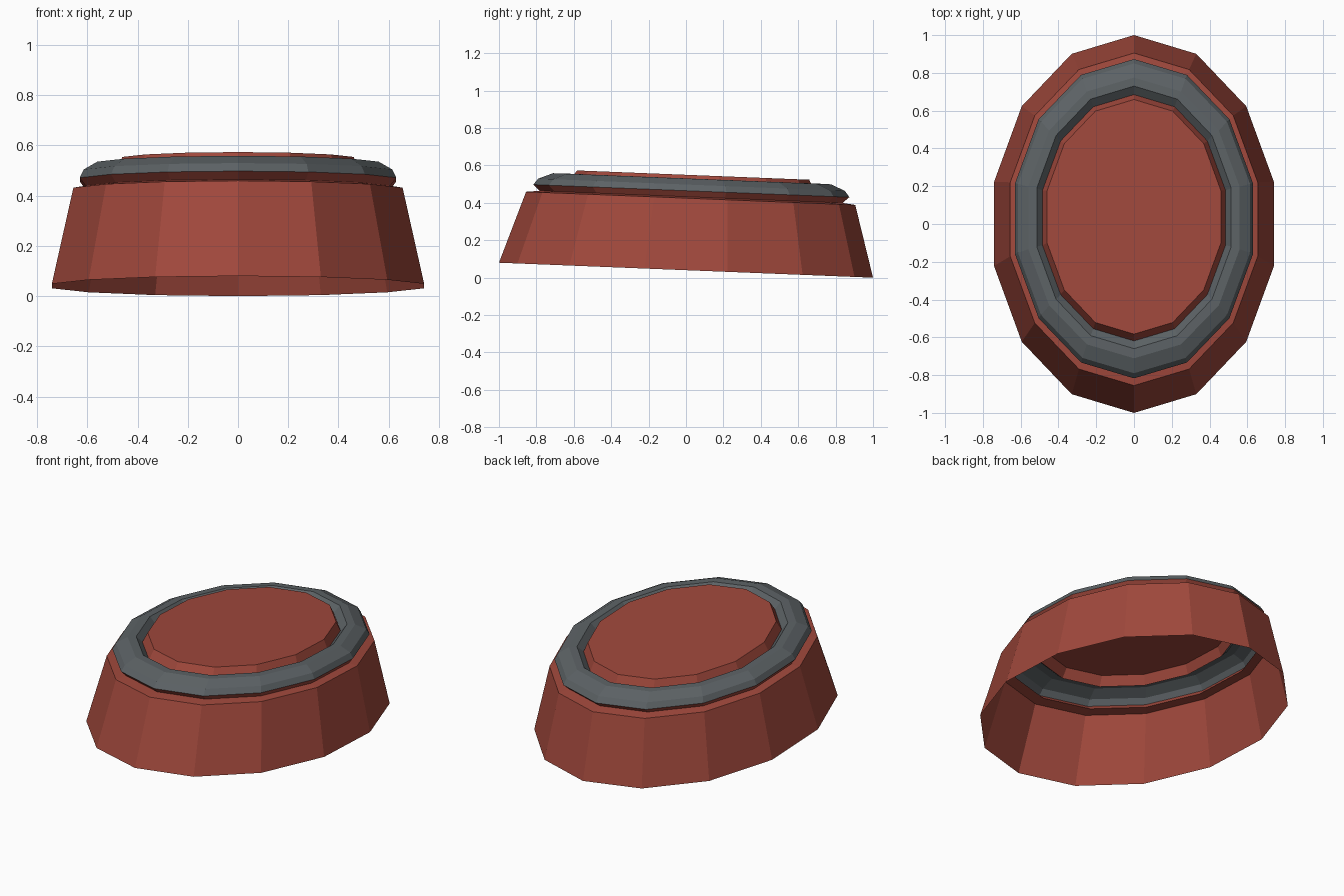
import bpy
import bmesh
from math import sin, cos, tau

SIDES = 14
TILT = 0.04  # every ring drops toward the back

cube = bpy.data.objects.get("Cube")
if cube:
    bpy.data.objects.remove(cube, do_unlink=True)


def material(name, colour):
    mat = bpy.data.materials.new(name)
    mat.use_nodes = True
    mat.diffuse_color = colour
    mat.node_tree.nodes["Principled BSDF"].inputs["Base Color"].default_value = colour
    return mat


def loft(name, rings, mat, cap=False):
    """Join tilted oval rings (rx, ry, centre y, centre z) into a thin shell."""
    bm = bmesh.new()
    loops = []
    for rx, ry, cy, cz in rings:
        loop = []
        for i in range(SIDES):
            a = tau * i / SIDES
            y = cy + ry * cos(a)
            loop.append(bm.verts.new((-rx * sin(a), y, cz - TILT * y)))
        loops.append(loop)
    for low, high in zip(loops, loops[1:]):
        for i in range(SIDES):
            j = (i + 1) % SIDES
            bm.faces.new((low[i], low[j], high[j], high[i]))
    if cap:
        bm.faces.new(loops[-1])
    mesh = bpy.data.meshes.new(name)
    bm.to_mesh(mesh)
    bm.free()
    mesh.materials.append(mat)
    obj = bpy.data.objects.new(name, mesh)
    bpy.context.collection.objects.link(obj)
    return obj


red = material("brick red", (0.352, 0.065, 0.045, 1))
grey = material("slate grey", (0.107, 0.122, 0.130, 1))

# Rings shared between neighbouring parts
trim_outer = (0.646, 0.845, 0.028, 0.465)
trim_inner = (0.497, 0.652, 0.033, 0.495)

# Flared open skirt, with a narrow shelf and undercut neck
loft("skirt", [
    (0.760, 1.000, 0.000, 0.040),
    (0.672, 0.880, 0.025, 0.425),
    (0.622, 0.810, 0.027, 0.433),
    trim_outer,
], red)

# Rounded trim band dipping into a groove
loft("trim_band", [
    trim_outer,
    (0.630, 0.820, 0.030, 0.498),
    (0.574, 0.743, 0.032, 0.530),
    (0.528, 0.695, 0.035, 0.531),
    trim_inner,
], grey)

# Raised flat centre panel
loft("top_panel", [trim_inner, (0.472, 0.621, 0.038, 0.550)], red, cap=True)
